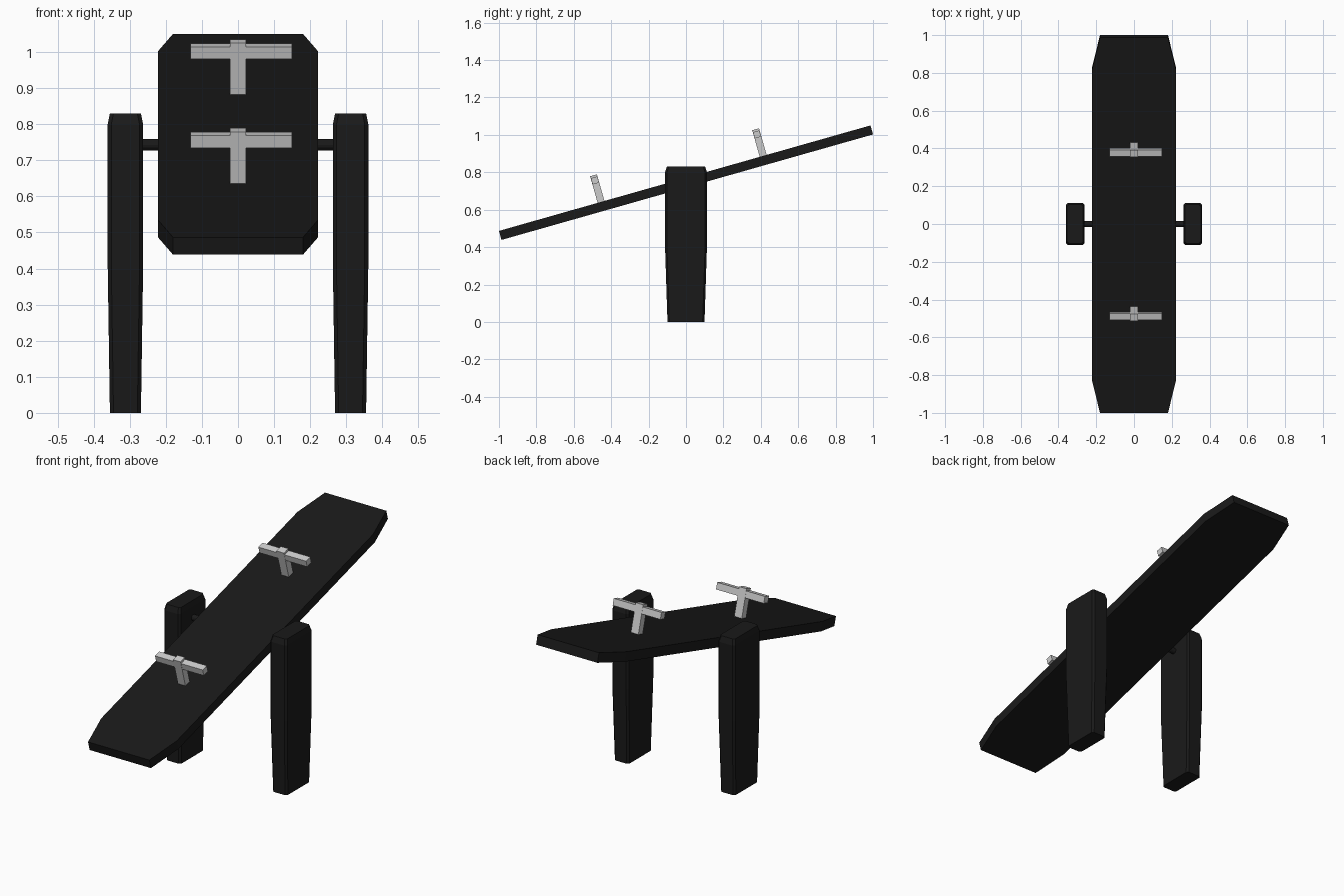
import bpy, bmesh, math
from mathutils import Matrix

if "Cube" in bpy.data.objects:
    bpy.data.objects.remove(bpy.data.objects["Cube"])

TILT = Matrix.Translation((0, 0, 0.7445)) @ Matrix.Rotation(math.radians(15.85), 4, 'X')

black = bpy.data.materials.new("black_paint")
black.diffuse_color = (0.01, 0.01, 0.01, 1)
black.use_nodes = True
black.node_tree.nodes["Principled BSDF"].inputs["Base Color"].default_value = black.diffuse_color


def loft(name, rings, matrix=Matrix(), mat=None):
    """Closed solid through a stack of rings with equal point counts."""
    bm = bmesh.new()
    loops = [[bm.verts.new(p) for p in ring] for ring in rings]
    n = len(loops[0])
    for a, b in zip(loops, loops[1:]):
        for i in range(n):
            j = (i + 1) % n
            bm.faces.new((a[i], a[j], b[j], b[i]))
    bm.faces.new(loops[0][::-1])
    bm.faces.new(loops[-1])
    bmesh.ops.recalc_face_normals(bm, faces=bm.faces)
    bm.transform(matrix)
    mesh = bpy.data.meshes.new(name)
    bm.to_mesh(mesh)
    bm.free()
    ob = bpy.data.objects.new(name, mesh)
    bpy.context.collection.objects.link(ob)
    if mat:
        mesh.materials.append(mat)
    return ob


def rect(cx, cy, hx, hy, z):
    return [(cx + sx * hx, cy + sy * hy, z) for sx, sy in ((-1, -1), (1, -1), (1, 1), (-1, 1))]


def cut_rect(cx, hx, hy, z, c):
    """Rectangle with its four corners chamfered by c."""
    return [(cx + x, y, z) for x, y in (
        (c - hx, -hy), (hx - c, -hy), (hx, c - hy), (hx, hy - c),
        (hx - c, hy), (c - hx, hy), (-hx, hy - c), (-hx, c - hy))]


# Tilted plank with clipped corners
outline = [(-.18, -1.0325), (.18, -1.0325), (.222, -.855), (.222, .855),
           (.18, 1.0325), (-.18, 1.0325), (-.222, .855), (-.222, -.855)]
loft("plank", [[(x, y, z) for x, y in outline] for z in (-.025, .025)], TILT, black)

# Side posts, tapering toward the ground with chamfered tops
for side, label in ((-1, "left"), (1, "right")):
    rings = [cut_rect(side * .312, hx, hy, z, .01) for hx, hy, z in (
        (.043, .099, 0), (.049, .112, .40), (.049, .112, .80), (.043, .102, .83))]
    loft(label + "_post", rings, mat=black)

# Axle through the plank
axle = [[(x, .016 * math.cos(a), .743 + .016 * math.sin(a))
         for a in (math.tau * i / 12 for i in range(12))] for x in (-.28, .28)]
loft("axle", axle, mat=black)

# T-shaped handles, square to the plank
for label, y in (("lower", -.465), ("upper", .436)):
    loft(label + "_handle_stem", [rect(0, y, .022, .019, z) for z in (.02, .173)], TILT)
    loft(label + "_handle_bar", [rect(.009, y, .14, .018, z) for z in (.127, .162)], TILT)
